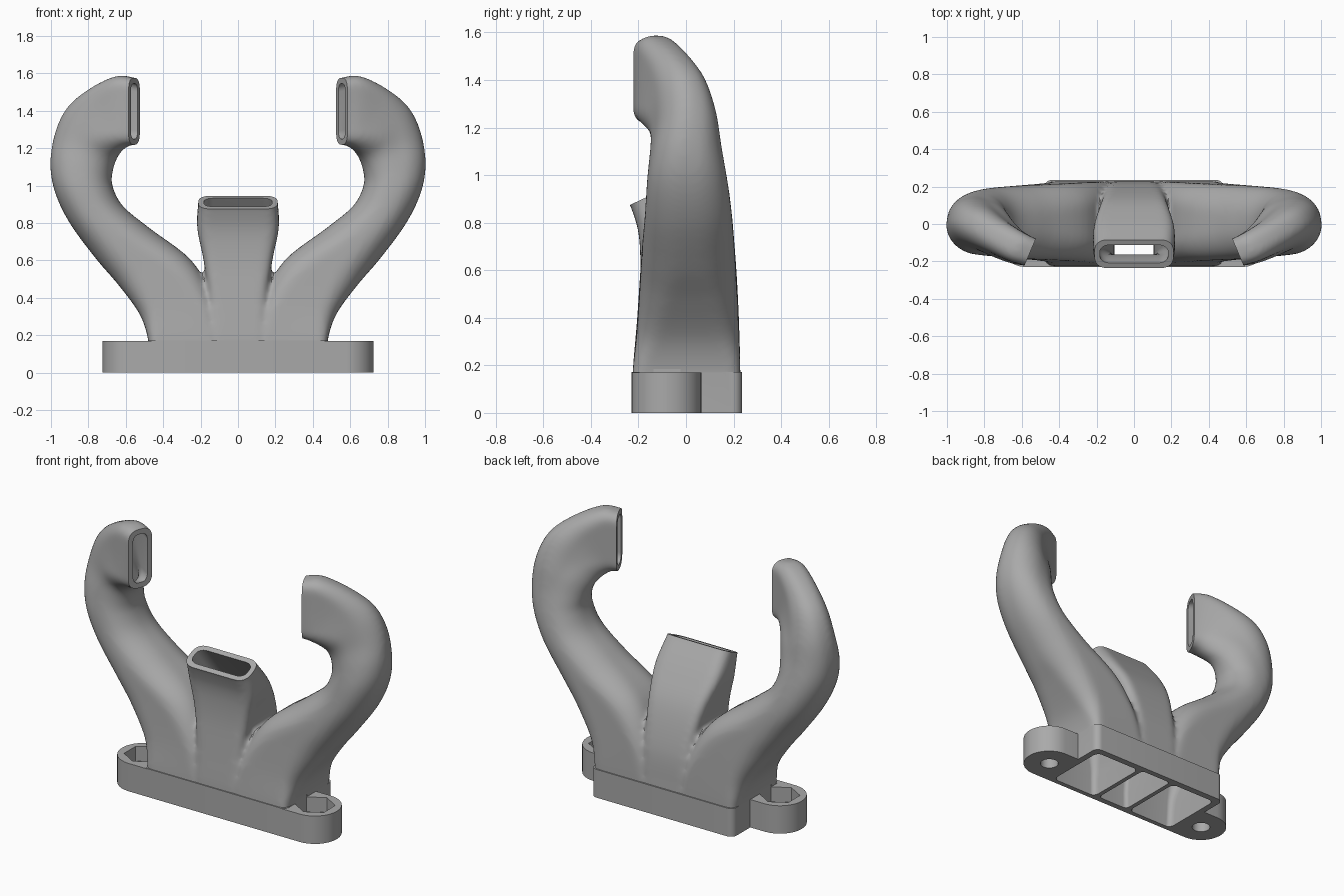
import bpy, bmesh
from math import sin, cos, tan, pi, radians
from mathutils import Vector

if "Cube" in bpy.data.objects:
    bpy.data.objects.remove(bpy.data.objects["Cube"])

WALL = 0.03

grey = bpy.data.materials.new("plain_grey")
grey.use_nodes = True
grey.diffuse_color = (0.4, 0.4, 0.4, 1)
grey.node_tree.nodes["Principled BSDF"].inputs["Base Color"].default_value = (0.4, 0.4, 0.4, 1)


# A section is (centre, u half axis, v half axis, corner share of u, corner share of v)
def ring(sec, inset=0.0, scale=1.0):
    c, u, v, fu, fv = sec
    u = u.normalized() * (u.length - inset) * scale
    v = v.normalized() * (v.length - inset) * scale
    pts = []
    for q, (su, sv) in enumerate(((1, 1), (-1, 1), (-1, -1), (1, -1))):
        for i in range(9):
            a = (q + i / 8 * 0.998 + 0.001) * pi / 2
            pts.append(c + u * (su * (1 - fu) + fu * cos(a)) + v * (sv * (1 - fv) + fv * sin(a)))
    return pts


def skin(name, rings):
    """Closed tube through the rings."""
    bm = bmesh.new()
    loops = [[bm.verts.new(p) for p in r] for r in rings]
    for a, b in zip(loops, loops[1:]):
        for i in range(len(a)):
            j = (i + 1) % len(a)
            bm.faces.new((a[i], a[j], b[j], b[i]))
    bm.faces.new(loops[0])
    bm.faces.new(loops[-1])
    bmesh.ops.recalc_face_normals(bm, faces=bm.faces)
    mesh = bpy.data.meshes.new(name)
    bm.to_mesh(mesh)
    bm.free()
    ob = bpy.data.objects.new(name, mesh)
    bpy.context.collection.objects.link(ob)
    return ob


def spline(a, b, c, d, t):
    return (b * 2 + (c - a) * t + (a * 2 - b * 5 + c * 4 - d) * t * t
            + (b * 3 - a - c * 3 + d) * t * t * t) * 0.5


def resample(secs, steps=6):
    out = []
    n = len(secs) - 1
    for k in range(n):
        q = [secs[max(0, min(n, k + o))] for o in (-1, 0, 1, 2)]
        for s in range(steps):
            out.append(tuple(spline(*vals, s / steps) for vals in zip(*q)))
    return out + [secs[-1]]


def moved(sec, d):
    return (sec[0] + d,) + tuple(sec[1:])


def duct(name, secs):
    """Outer solid, inner core and the block that trims the mouth."""
    path = resample(secs)
    start = (path[0][0] - path[1][0]).normalized()
    end = (path[-1][0] - path[-2][0]).normalized()

    def extended(e):
        return [moved(path[0], start * e)] + path + [moved(path[-1], end * e)]
    outer = skin(name + "_outer", [ring(s) for s in extended(0.06)])
    core = skin(name + "_core", [ring(s, WALL) for s in extended(0.15)])
    trim = skin(name + "_trim", [ring(s, 0, 1.4) for s in (path[-1], moved(path[-1], end * 0.15))])
    return outer, core, trim


def apply(ob, kind, **settings):
    mod = ob.modifiers.new(kind, kind)
    for key, val in settings.items():
        setattr(mod, key, val)
    bpy.context.view_layer.objects.active = ob
    bpy.ops.object.modifier_apply(modifier=mod.name)


def combine(ob, other, op):
    apply(ob, 'BOOLEAN', operation=op, object=other, solver='MANIFOLD')
    bpy.data.objects.remove(other)


def arm_section(s, outer, inner, y, half, yaw, fu, fv):
    a = radians(yaw)
    ux = (outer[0] - inner[0]) / 2
    u = Vector((s * ux, ux * tan(a), (outer[1] - inner[1]) / 2))
    c = Vector((s * (outer[0] + inner[0]) / 2, y, (outer[1] + inner[1]) / 2))
    return c, u, Vector((-s * sin(a), cos(a), 0)) * half, fu, fv


def centre_section(hx, front, back, fu, fv):
    f, b = Vector((0, *front)), Vector((0, *back))
    return (f + b) / 2, Vector((hx, 0, 0)), (b - f) / 2, fu, fv


# Side arms: outer edge (x, z), inner edge (x, z), y, half thickness, yaw, corners
ARM = [
    ((.475, .10), (.105, .10), 0, .228, 0, .2, .2),
    ((.485, .20), (.108, .20), .003, .225, 0, .25, .25),
    ((.53, .32), (.14, .40), .008, .215, 0, .45, .45),
    ((.64, .47), (.25, .60), .01, .205, 0, .65, .65),
    ((.76, .61), (.47, .77), .01, .195, 0, .85, .85),
    ((.90, .80), (.615, .89), .01, .182, 0, .9, .9),
    ((.98, .97), (.672, 1.0), .005, .168, 2, .9, .9),
    ((1.0, 1.12), (.672, 1.08), 0, .15, 9, .9, .9),
    ((.97, 1.28), (.655, 1.145), -.01, .13, 20, .85, .9),
    ((.90, 1.42), (.63, 1.185), -.045, .112, 28, .7, .9),
    ((.78, 1.52), (.605, 1.205), -.09, .095, 30, .5, .85),
    ((.645, 1.585), (.58, 1.215), -.13, .085, 27, .35, .8),
    ((.555, 1.575), (.555, 1.22), -.15, .077, 23, .3, .7),
]

# Centre duct: half width, front edge (y, z), back edge (y, z), corners
CENTRE = [
    (.135, (-.225, .10), (.23, .10), .25, .12),
    (.14, (-.222, .20), (.225, .20), .25, .12),
    (.155, (-.205, .40), (.205, .40), .3, .2),
    (.185, (-.192, .60), (.135, .63), .3, .3),
    (.218, (-.20, .76), (.03, .80), .3, .5),
    (.212, (-.235, .875), (-.085, .945), .28, .75),
]

parts = [duct("centre", [centre_section(*r) for r in CENTRE])]
for side, s in (("left", 1), ("right", -1)):
    parts.append(duct(side, [arm_section(s, *r) for r in ARM]))

# Blend the three ducts into one soft body, then cut the mouths flat
body = parts[0][0]
body.name = "manifold_body"
for outer, _, _ in parts[1:]:
    combine(body, outer, 'UNION')
apply(body, 'REMESH', mode='VOXEL', voxel_size=0.013)
apply(body, 'SMOOTH', factor=0.5, iterations=12)
for _, _, trim in parts:
    combine(body, trim, 'DIFFERENCE')


# Mounting flange: rounded bar with bolt ears plus a deeper block
def slab(name, hx, hy, y, r, top):
    X, Y = Vector((hx, 0, 0)), Vector((0, hy, 0))
    return skin(name, [ring((Vector((0, y, z)), X, Y, r / hx, r / hy)) for z in (0, top)])


combine(body, slab("flange_bar", .725, .148, -.082, .147, .17), 'UNION')
combine(body, slab("flange_block", .48, .2325, .0025, .04, .172), 'UNION')

# Hollow the ducts
for _, core, _ in parts:
    combine(body, core, 'DIFFERENCE')

# Hexagonal nut pockets and bolt holes in the ears
for s in (1, -1):
    for sides, radius, low, high in ((6, .112, .08, .185), (32, .052, -.05, .1)):
        bpy.ops.mesh.primitive_cylinder_add(vertices=sides, radius=radius, depth=high - low,
                                            location=(s * .577, -.08, (low + high) / 2))
        combine(body, bpy.context.object, 'DIFFERENCE')

body.data.materials.clear()
body.data.materials.append(grey)
bpy.ops.object.select_all(action='DESELECT')
body.select_set(True)
bpy.context.view_layer.objects.active = body
bpy.ops.object.shade_smooth_by_angle(angle=radians(35))
